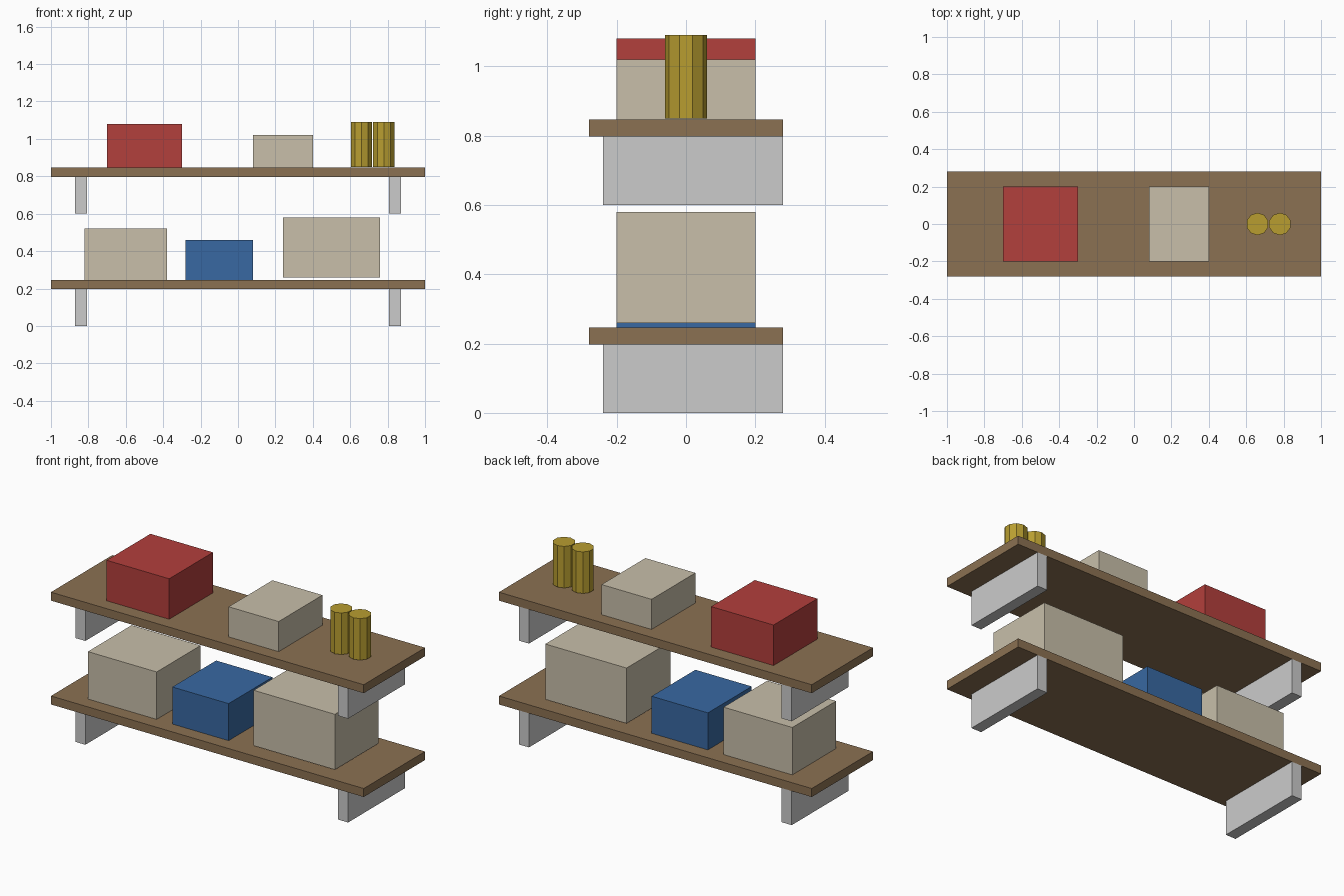
import bpy

if "Cube" in bpy.data.objects:
    bpy.data.objects.remove(bpy.data.objects["Cube"])

def material(name, rgb):
    m = bpy.data.materials.new(name)
    m.diffuse_color = (*rgb, 1)
    m.use_nodes = True
    m.node_tree.nodes["Principled BSDF"].inputs["Base Color"].default_value = m.diffuse_color
    return m

wood = material("wood", (0.26, 0.165, 0.085))
red = material("red", (0.45, 0.05, 0.045))
blue = material("blue", (0.04, 0.14, 0.36))
card = material("card", (0.58, 0.52, 0.40))
yellow = material("yellow", (0.48, 0.34, 0.03))

def box(name, x, y, z, mat=None):
    """Box from (min, max) ranges on each axis."""
    bpy.ops.mesh.primitive_cube_add(size=1, location=[(a + b) / 2 for a, b in (x, y, z)])
    o = bpy.context.object
    o.name = name
    o.scale = [b - a for a, b in (x, y, z)]
    bpy.ops.object.transform_apply(location=False, rotation=False, scale=True)
    if mat:
        o.data.materials.append(mat)

# Two shelves, each on a pair of brackets flush with the back
for level, z in (("lower", 0.0), ("upper", 0.6)):
    box(level + "_shelf", (-1, 1), (-0.28, 0.28), (z + 0.197, z + 0.246), wood)
    for side, s in (("left", -1), ("right", 1)):
        x = sorted((s * 0.808, s * 0.872))
        box(f"{level}_{side}_bracket", x, (-0.24, 0.28), (z, z + 0.2))

# Boxes standing on the shelves
for name, x, z, mat in (
    ("lower_left_box", (-0.82, -0.38), (0.24, 0.52), card),
    ("lower_middle_box", (-0.28, 0.08), (0.24, 0.46), blue),
    ("lower_right_box", (0.24, 0.76), (0.26, 0.58), card),
    ("upper_left_box", (-0.70, -0.30), (0.84, 1.08), red),
    ("upper_middle_box", (0.08, 0.40), (0.84, 1.02), card),
):
    box(name, x, (-0.2, 0.2), z, mat)

# Pair of ten-sided cans
for i, x in enumerate((0.66, 0.78), 1):
    bpy.ops.mesh.primitive_cylinder_add(vertices=10, radius=0.06, depth=0.24, location=(x, 0, 0.97))
    can = bpy.context.object
    can.name = f"can_{i}"
    can.data.materials.append(yellow)
